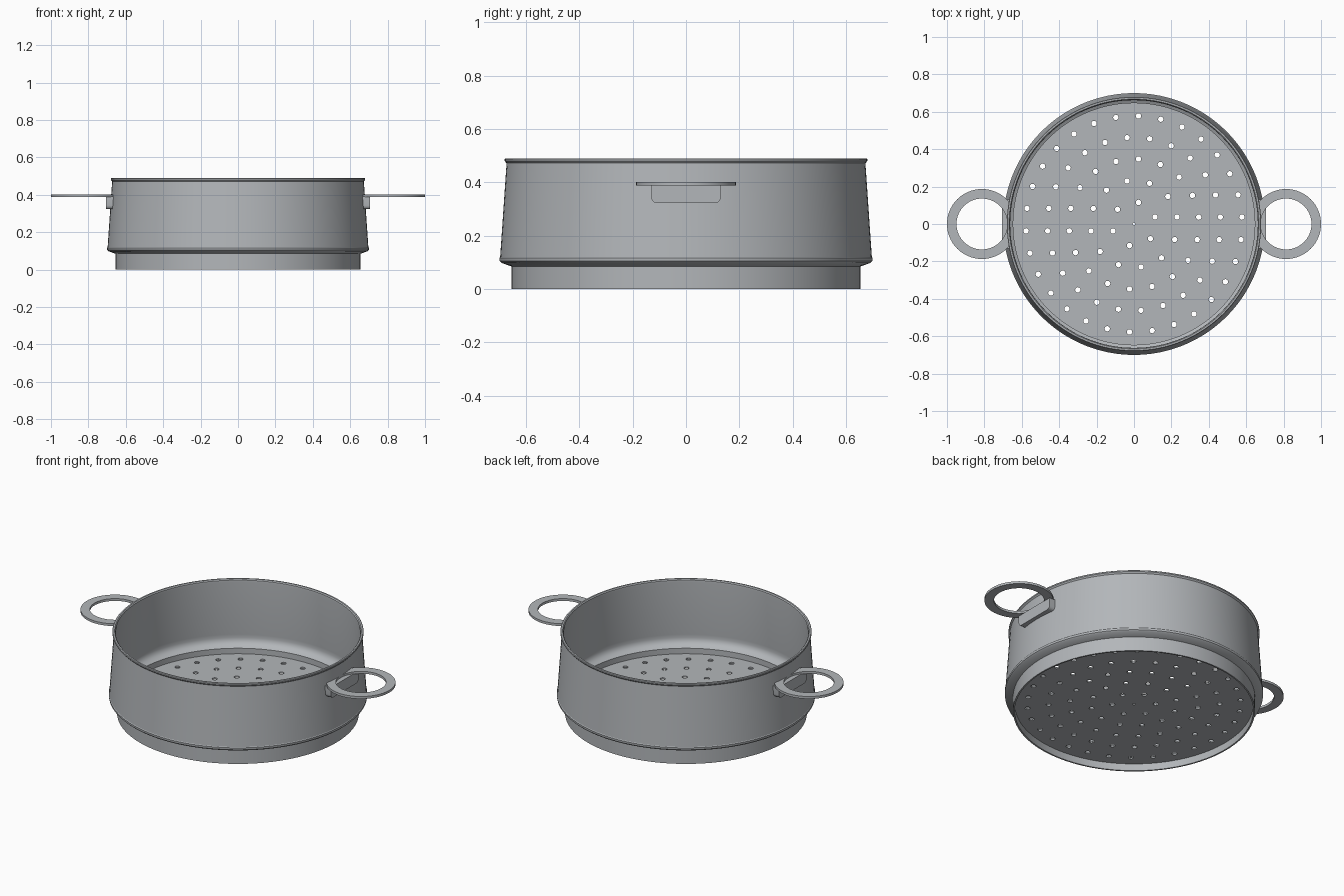
import bpy, bmesh, math
from math import sin, cos, pi, sqrt, hypot

cube = bpy.data.objects.get("Cube")
if cube:
    bpy.data.objects.remove(cube)

steel = bpy.data.materials.new("brushed_steel")
steel.use_nodes = True
COLOUR = (0.45, 0.47, 0.49, 1)
steel.diffuse_color = COLOUR
steel.node_tree.nodes["Principled BSDF"].inputs["Base Color"].default_value = COLOUR


def finish(bm, name):
    """Turn a bmesh into a smooth-shaded steel object."""
    bmesh.ops.recalc_face_normals(bm, faces=bm.faces[:])
    mesh = bpy.data.meshes.new(name)
    bm.to_mesh(mesh)
    bm.free()
    mesh.materials.append(steel)
    obj = bpy.data.objects.new(name, mesh)
    bpy.context.collection.objects.link(obj)
    bpy.ops.object.select_all(action='DESELECT')
    obj.select_set(True)
    bpy.context.view_layer.objects.active = obj
    bpy.ops.object.shade_smooth_by_angle(angle=math.radians(30))
    return obj


def loft(bm, loops, close_around=True, close_rows=True):
    """Bridge equal-length loops of points with quads."""
    rows = [[bm.verts.new(p) for p in loop] for loop in loops]
    n, m = len(rows), len(rows[0])
    for i in range(n if close_around else n - 1):
        a, b = rows[i], rows[(i + 1) % n]
        for j in range(m if close_rows else m - 1):
            k = (j + 1) % m
            bm.faces.new((a[j], a[k], b[k], b[j]))
    return rows


def lathe(profile, name, segments=128):
    bm = bmesh.new()
    loft(bm, [[(r * cos(2 * pi * s / segments), r * sin(2 * pi * s / segments), z)
               for r, z in profile] for s in range(segments)])
    return finish(bm, name)


# Pot wall: stepped foot, flared shoulder, tapering side and rolled rim
lathe([(.655, 0), (.655, .085), (.692, .098), (.699, .105), (.70, .117),
       (.697, .121), (.673, .472), (.68, .48), (.68, .487), (.677, .49),
       (.668, .49), (.663, .484), (.662, .472), (.684, .15), (.685, .13),
       (.681, .113), (.671, .1), (.658, .091), (.646, .085), (.646, 0)], "pot_wall")


# Perforated floor: five rings of holes plus a small centre hole
def circle(bm, cx, cy, r, z, n):
    vs = [bm.verts.new((cx + r * cos(2 * pi * i / n), cy + r * sin(2 * pi * i / n), z))
          for i in range(n)]
    return [bm.edges.new((vs[i], vs[(i + 1) % n])) for i in range(n)]


bm = bmesh.new()
edges = circle(bm, 0, 0, .648, .042, 128) + circle(bm, 0, 0, .008, .042, 8)
for ring in range(1, 6):
    radius, count = .115 * ring + .003, 6 * ring
    start = math.asin(.037 / radius)
    for i in range(count):
        a = start + 2 * pi * i / count
        edges += circle(bm, radius * cos(a), radius * sin(a), .0145, .042, 12)
bmesh.ops.triangle_fill(bm, edges=edges, use_beauty=True, normal=(0, 0, 1))
lifted = bmesh.ops.extrude_face_region(bm, geom=bm.faces[:], use_keep_orig=True)
top = [v for v in lifted["geom"] if isinstance(v, bmesh.types.BMVert)]
bmesh.ops.translate(bm, verts=top, vec=(0, 0, .01))
finish(bm, "perforated_floor")

# Handles: flat ring fitted to the wall, with a bracket beneath
WALL = .675


def outside(x, y, z):
    """Push a point out to the wall so nothing pokes inside the pot."""
    k = max(1, WALL / hypot(x, y))
    return (x * k, y * k, z)


def bracket_bottom(y):
    """Lower edge with rounded corners."""
    d = max(0, abs(y) - .11)
    return .343 - sqrt(max(0, .02 ** 2 - d ** 2))


for side, label in ((1, "left"), (-1, "right")):
    bm = bmesh.new()
    section = [(.136, .388), (.187, .388), (.187, .402), (.136, .402)]
    loops = []
    for s in range(64):
        a = 2 * pi * s / 64
        loops.append([outside(side * (.813 + r * cos(a)), r * sin(a), z) for r, z in section])
    loft(bm, loops)
    finish(bm, label + "_handle_ring")

    bm = bmesh.new()
    ys = [-.13, -.128, -.124, -.118, -.11]
    ys += [-.11 + .02 * i for i in range(1, 11)] + [-y for y in reversed(ys)]
    loops = []
    for y in ys:
        inner, low = sqrt(WALL ** 2 - y ** 2), bracket_bottom(y)
        loops.append([(side * inner, y, low), (side * .706, y, low),
                      (side * .706, y, .39), (side * inner, y, .39)])
    rows = loft(bm, loops, close_around=False)
    bm.faces.new(rows[0])
    bm.faces.new(rows[-1])
    finish(bm, label + "_handle_bracket")
